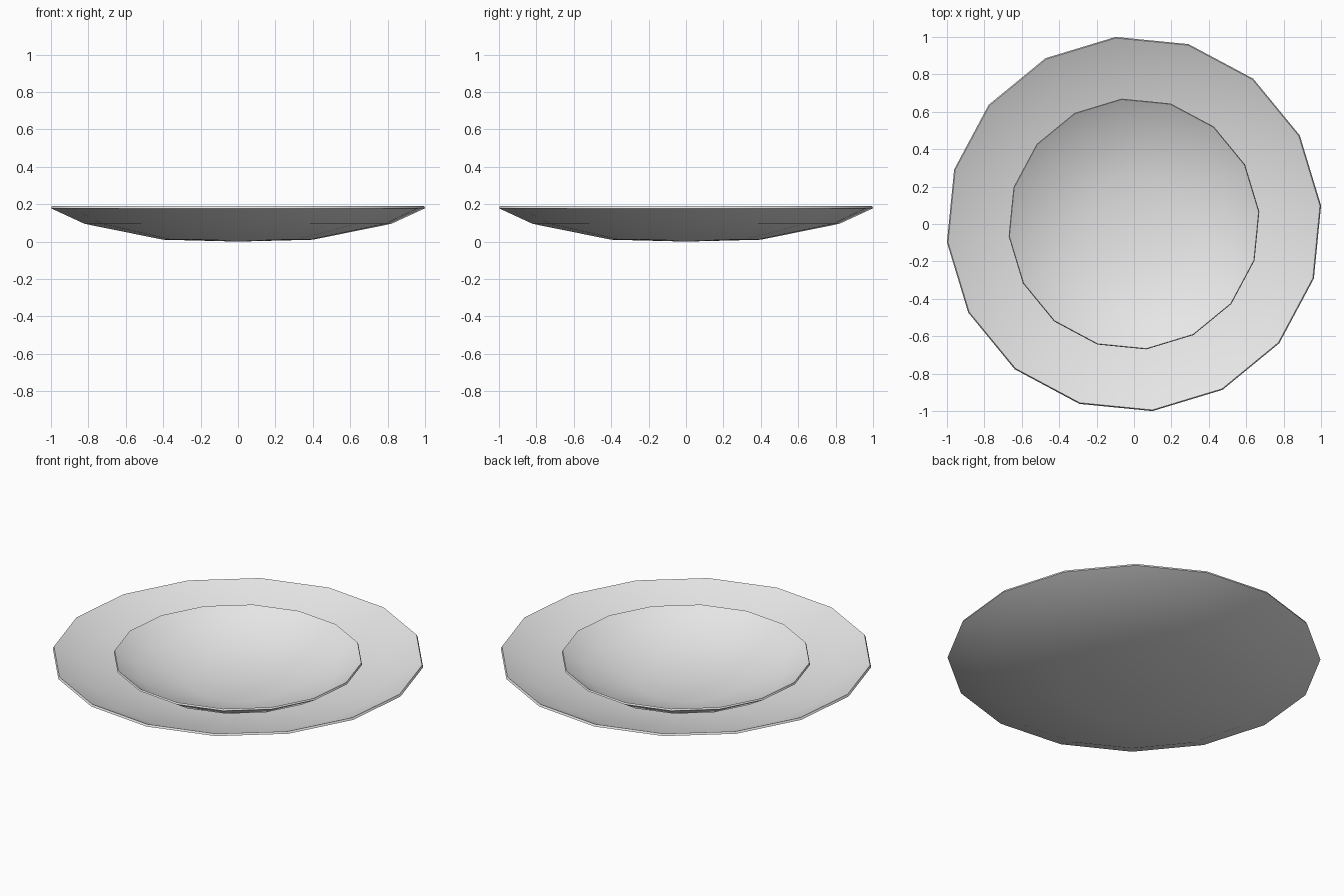
import bpy
import bmesh
import math
from mathutils import Matrix, Vector

cube = bpy.data.objects.get("Cube")
if cube:
    bpy.data.objects.remove(cube, do_unlink=True)

SIDES = 16
TURN = math.radians(5.625)

ceramic = bpy.data.materials.new("pale_grey_ceramic")
ceramic.use_nodes = True
ceramic.diffuse_color = (0.8, 0.8, 0.8, 1)
ceramic.node_tree.nodes["Principled BSDF"].inputs["Base Color"].default_value = (0.8, 0.8, 0.8, 1)

# Dish section: underside from the centre to the rim, then the inside back to the centre
SECTION = [(0, 0), (0.402, 0.01), (0.824, 0.095), (1.005, 0.178),
           (0.999, 0.19), (0.818, 0.108), (0.402, 0.023), (0, 0.013)]


def make_dish(name, width, depth, base):
    """Turn the section round the z axis into a faceted dish."""
    bm = bmesh.new()
    verts = [bm.verts.new((r * width, 0, base + z * depth)) for r, z in SECTION]
    edges = [bm.edges.new(pair) for pair in zip(verts, verts[1:])]
    bmesh.ops.spin(bm, geom=verts + edges, cent=(0, 0, 0), axis=(0, 0, 1),
                   angle=math.tau, steps=SIDES)
    bmesh.ops.remove_doubles(bm, verts=bm.verts[:], dist=0.0005)
    bmesh.ops.recalc_face_normals(bm, faces=bm.faces[:])
    bmesh.ops.rotate(bm, verts=bm.verts[:], cent=Vector(),
                     matrix=Matrix.Rotation(TURN, 3, 'Z'))
    mesh = bpy.data.meshes.new(name)
    bm.to_mesh(mesh)
    bm.free()
    mesh.materials.append(ceramic)
    dish = bpy.data.objects.new(name, mesh)
    bpy.context.collection.objects.link(dish)
    bpy.ops.object.select_all(action='DESELECT')
    dish.select_set(True)
    bpy.context.view_layer.objects.active = dish
    bpy.ops.object.shade_smooth_by_angle(angle=math.radians(40))
    return dish


# Wide plate with a smaller bowl resting inside it
make_dish("plate", 1.0, 1.0, 0.0)
make_dish("bowl", 0.67, 0.88, 0.018)
